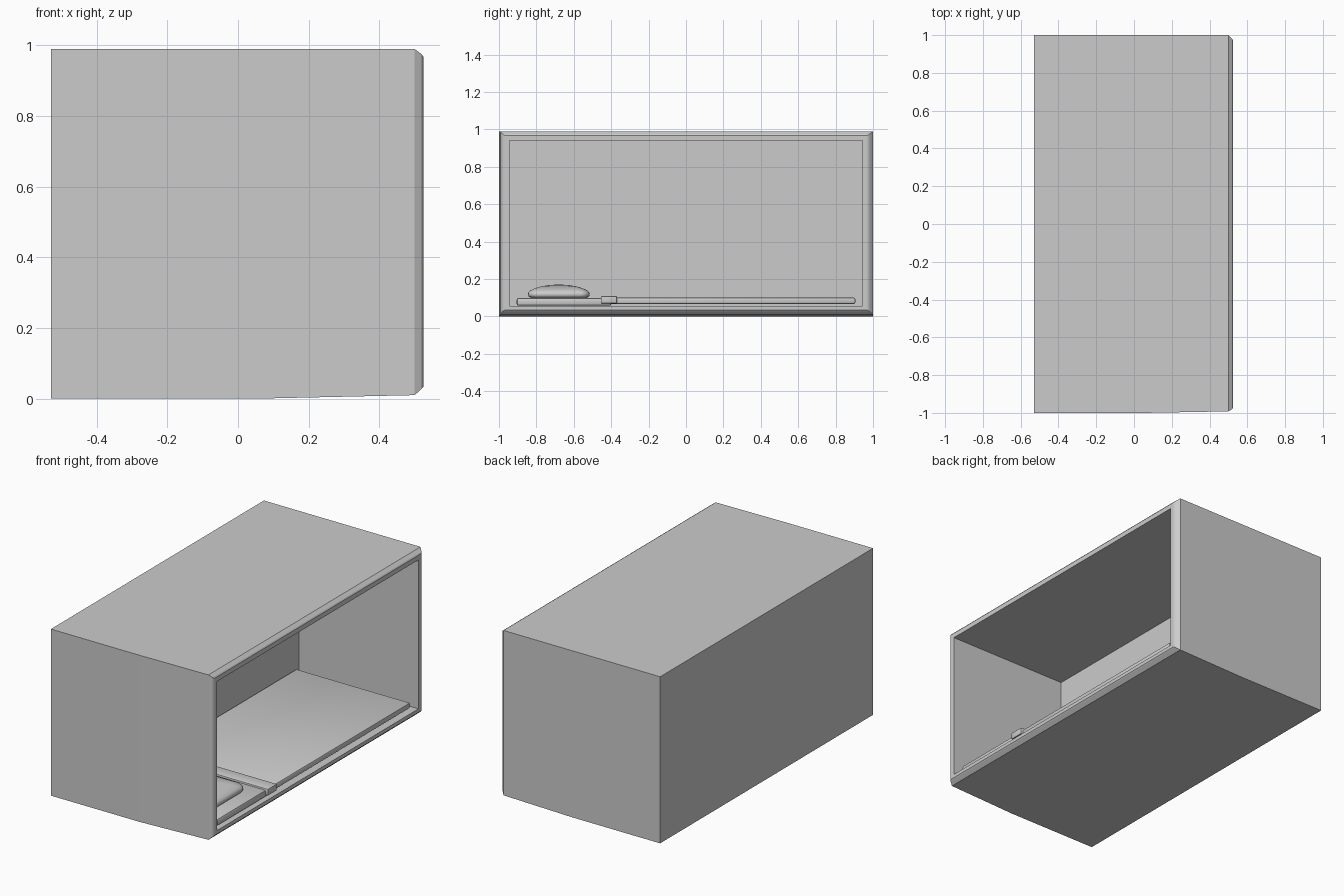
import bpy, bmesh, math

if "Cube" in bpy.data.objects:
    bpy.data.objects.remove(bpy.data.objects["Cube"])


def finish(name, bm, smooth=None):
    bmesh.ops.recalc_face_normals(bm, faces=bm.faces)
    mesh = bpy.data.meshes.new(name)
    bm.to_mesh(mesh)
    bm.free()
    ob = bpy.data.objects.new(name, mesh)
    bpy.context.collection.objects.link(ob)
    if smooth:
        bpy.ops.object.select_all(action='DESELECT')
        ob.select_set(True)
        bpy.context.view_layer.objects.active = ob
        bpy.ops.object.shade_smooth_by_angle(angle=math.radians(smooth))
    return ob


def loft(name, rings, smooth=None):
    """Skin a list of closed point rings and cap both ends."""
    bm = bmesh.new()
    loops = [[bm.verts.new(p) for p in ring] for ring in rings]
    n = len(loops[0])
    for a, b in zip(loops, loops[1:]):
        for i in range(n):
            j = (i + 1) % n
            bm.faces.new((a[i], a[j], b[j], b[i]))
    bm.faces.new(loops[0])
    bm.faces.new(loops[-1])
    return finish(name, bm, smooth)


def rect(x, y0, y1, z0, z1):
    return [(x, y0, z0), (x, y1, z0), (x, y1, z1), (x, y0, z1)]


def slab(name, x0, x1, y0, y1, z0, z1, r):
    bm = bmesh.new()
    bmesh.ops.create_cube(bm, size=1)
    for v in bm.verts:
        v.co = ((x0 + x1) / 2 + v.co.x * (x1 - x0),
                (y0 + y1) / 2 + v.co.y * (y1 - y0),
                (z0 + z1) / 2 + v.co.z * (z1 - z0))
    bmesh.ops.bevel(bm, geom=bm.edges[:], offset=r, segments=2, profile=0.5,
                    affect='EDGES')
    return finish(name, bm, 40)


def round_rect(cx, cy, hx, hy, r, z, seg=5):
    pts = []
    for k, (sx, sy) in enumerate(((1, 1), (-1, 1), (-1, -1), (1, -1))):
        for i in range(seg + 1):
            a = (k + i / seg) * math.pi / 2
            pts.append((cx + sx * (hx - r) + r * math.cos(a),
                        cy + sy * (hy - r) + r * math.sin(a), z))
    return pts


# Capsule shell: outside skin, chamfered rim, flat frame, open cavity
loft("capsule_shell", [
    rect(-0.53, -1, 1, 0, 0.99),
    rect(0.05, -1, 1, 0, 0.99),
    rect(0.50, -0.992, 1, 0.01, 0.99),
    rect(0.52, -0.98, 0.98, 0.028, 0.975),
    rect(0.525, -0.97, 0.97, 0.034, 0.968),
    rect(0.525, -0.945, 0.945, 0.055, 0.94),
    rect(-0.26, -0.945, 0.945, 0.055, 0.94)])

# Bed: mattress, blanket and folded sheet band
slab("mattress", -0.25, 0.50, -0.905, -0.40, 0.058, 0.099, 0.01)
slab("blanket", -0.25, 0.50, -0.42, 0.905, 0.068, 0.101, 0.008)
slab("sheet_fold", -0.255, 0.515, -0.455, -0.37, 0.07, 0.109, 0.004)

# Pillow: rounded base with a shallow crowned top
profile = [(0.022, 0.099), (0.006, 0.104), (0, 0.114), (0.002, 0.128),
           (0.012, 0.139), (0.04, 0.152), (0.075, 0.162), (0.115, 0.168),
           (0.145, 0.170)]
loft("pillow", [round_rect(0.125, -0.68, 0.295 - d, 0.165 - d,
                           max(0.012, 0.05 - d * 0.25), z)
                if d < 0.12 else
                round_rect(0.125, -0.68, 0.295 - d, 0.165 - d, 0.012, z)
                for d, z in profile], 50)
